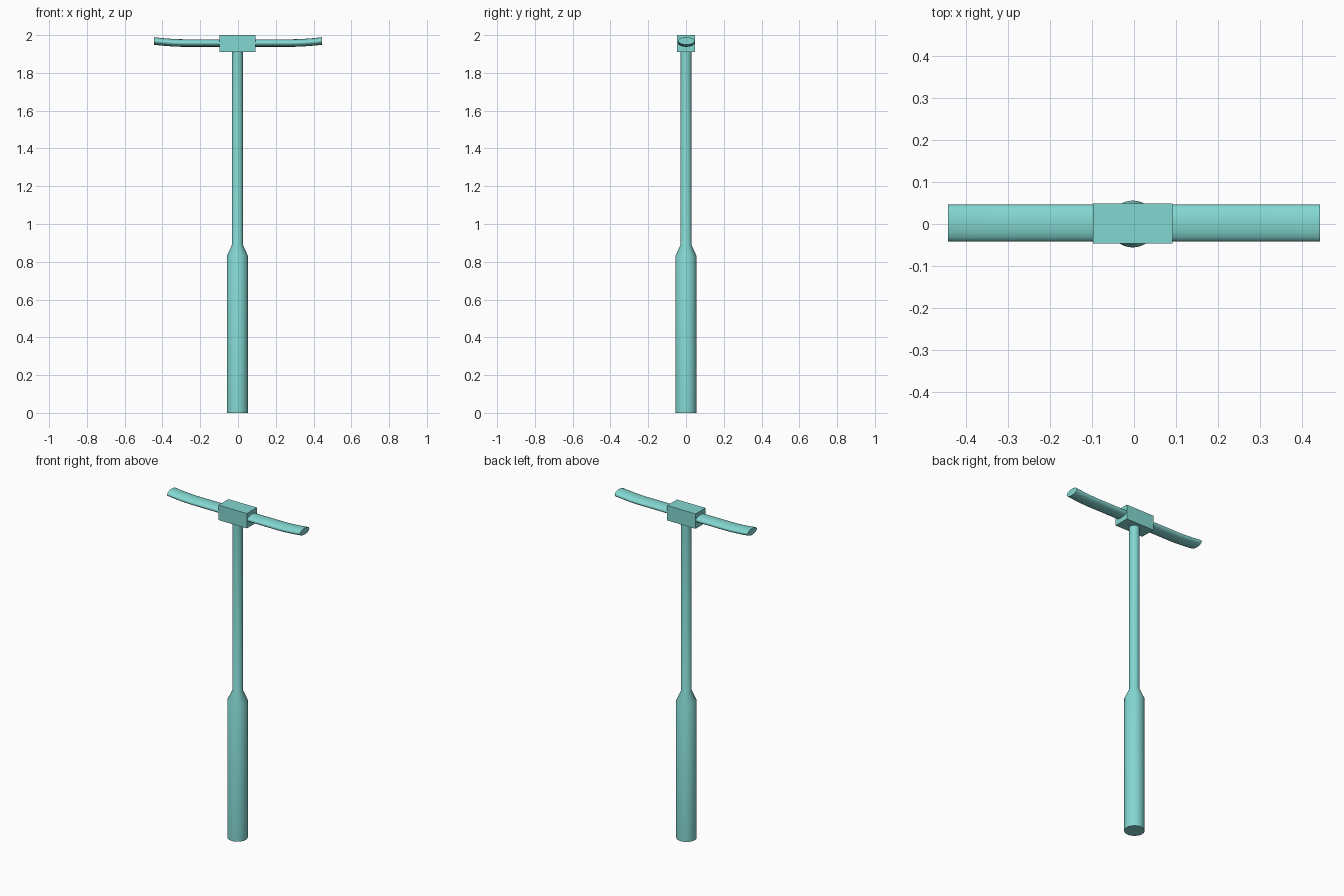
import bpy, bmesh, math

if "Cube" in bpy.data.objects:
    bpy.data.objects.remove(bpy.data.objects["Cube"])


def loft(name, rings, angle=30):
    """Skin a list of equal-length rings into a capped solid."""
    bm = bmesh.new()
    loops = [[bm.verts.new(p) for p in ring] for ring in rings]
    n = len(loops[0])
    for a, b in zip(loops, loops[1:]):
        for i in range(n):
            j = (i + 1) % n
            bm.faces.new((a[i], a[j], b[j], b[i]))
    bm.faces.new(loops[0][::-1])
    bm.faces.new(loops[-1])
    bmesh.ops.recalc_face_normals(bm, faces=bm.faces)
    mesh = bpy.data.meshes.new(name)
    bm.to_mesh(mesh)
    bm.free()
    obj = bpy.data.objects.new(name, mesh)
    bpy.context.collection.objects.link(obj)
    bpy.ops.object.select_all(action='DESELECT')
    obj.select_set(True)
    bpy.context.view_layer.objects.active = obj
    bpy.ops.object.shade_smooth_by_angle(angle=math.radians(angle))
    return obj


def angles(n):
    return [2 * math.pi * i / n for i in range(n)]


CX = -0.003  # pole and head sit slightly off the arm centre

# Stepped pole: thick base, tapered shoulder, thin upper shaft
profile = [(0.056, 0.0), (0.056, 0.83), (0.029, 0.89), (0.029, 1.92)]
loft("pole", [[(CX + r * math.cos(t), r * math.sin(t), z) for t in angles(32)]
              for r, z in profile], 25)

# Flattened oval crossbar, both ends sweeping gently upwards
half = [(0.0, 0.0), (0.29, 0.0), (0.33, 0.001), (0.36, 0.003),
        (0.40, 0.006), (0.4445, 0.011)]
path = [(-x, dz) for x, dz in half[:0:-1]] + half
loft("crossbar", [[(x, 0.002 + 0.044 * math.cos(t), 1.958 + dz + 0.02 * math.sin(t))
                   for t in angles(24)] for x, dz in path], 40)

# Box-shaped head joining the pole and crossbar
bpy.ops.mesh.primitive_cube_add(size=1, location=(CX, 0.001, 1.955))
head = bpy.context.object
head.name = "head_block"
head.scale = (0.19, 0.095, 0.09)

# Shared teal finish
mat = bpy.data.materials.new("teal")
mat.diffuse_color = (0.23, 0.68, 0.64, 1)
mat.use_nodes = True
mat.node_tree.nodes["Principled BSDF"].inputs["Base Color"].default_value = mat.diffuse_color
for obj in bpy.context.collection.objects:
    obj.data.materials.append(mat)
